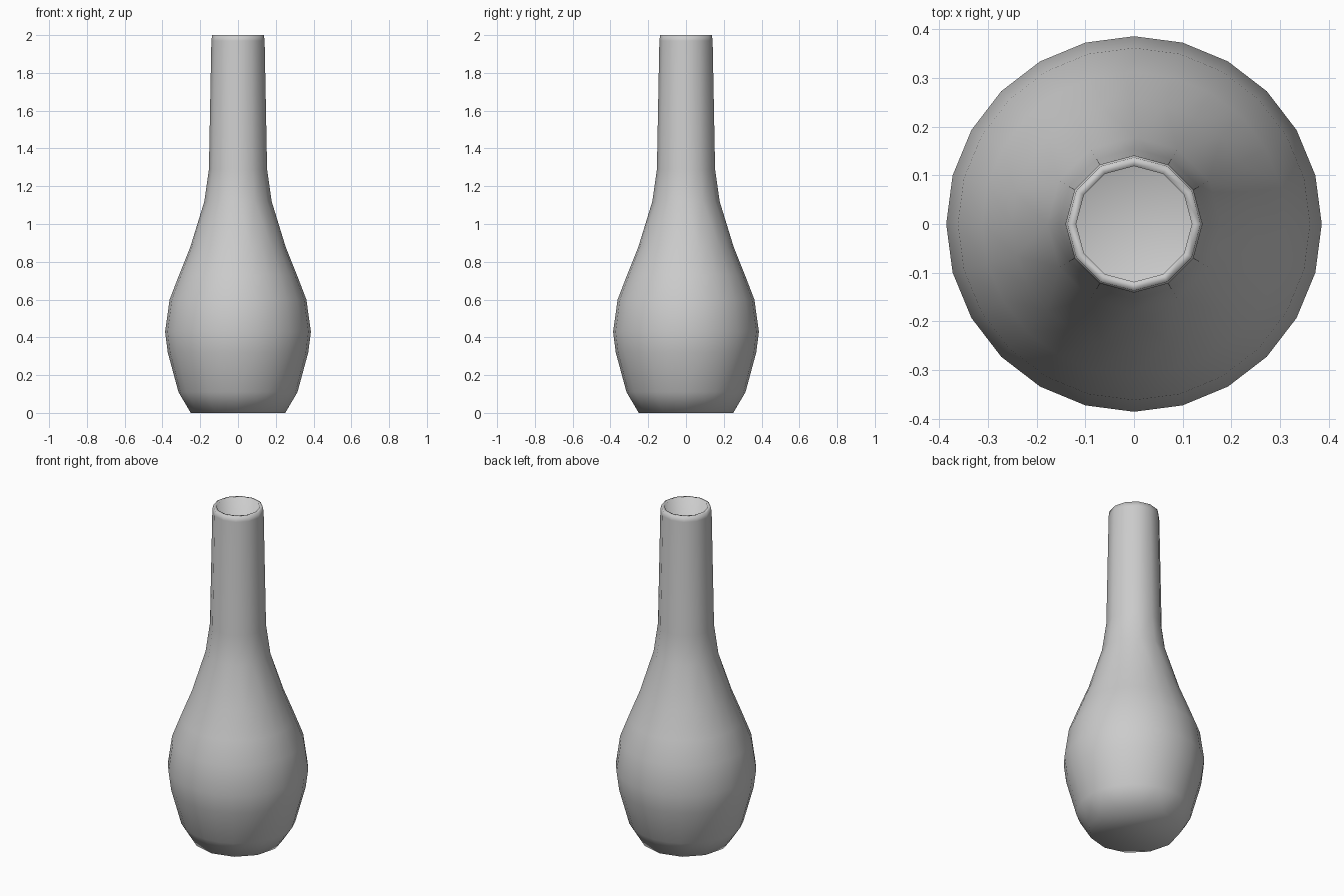
import bpy, bmesh, math

if "Cube" in bpy.data.objects:
    bpy.data.objects.remove(bpy.data.objects["Cube"])

# Profile rings: radius, height, number of sides (denser on the belly)
OUTER = [(0.25, 0.0, 12), (0.315, 0.11, 24), (0.372, 0.32, 24), (0.386, 0.43, 24),
         (0.362, 0.60, 24), (0.312, 0.73, 24), (0.252, 0.88, 24), (0.178, 1.12, 12),
         (0.154, 1.29, 12), (0.141, 1.97, 12), (0.137, 2.0, 12)]
WALL = 0.02
INNER = [(0.119, 2.0, 12)] + [(r - WALL, z, n) for r, z, n in reversed(OUTER[1:-2])] + [(0.235, 0.02, 12)]


def ring(bm, r, z, n):
    return [bm.verts.new((r * math.cos(2 * math.pi * i / n),
                          r * math.sin(2 * math.pi * i / n), z)) for i in range(n)]


def join(bm, a, b):
    """Connect two rings of equal count, or where one has twice the sides."""
    if len(a) == len(b):
        n = len(a)
        for i in range(n):
            j = (i + 1) % n
            bm.faces.new((a[i], a[j], b[j], b[i]))
        return
    few, many = (a, b) if len(a) < len(b) else (b, a)
    n = len(few)
    for i in range(n):
        j = (i + 1) % n
        m0, m1, m2 = many[2 * i], many[2 * i + 1], many[2 * j]
        bm.faces.new((few[i], m1, m0))
        bm.faces.new((few[i], few[j], m1))
        bm.faces.new((few[j], m2, m1))


# Hollow bottle vase: outer wall, lip, inner wall, inside floor and underside
bm = bmesh.new()
rings = [ring(bm, *p) for p in OUTER + INNER]
for a, b in zip(rings, rings[1:]):
    join(bm, a, b)
bm.faces.new(rings[0])
bm.faces.new(rings[-1])
bmesh.ops.recalc_face_normals(bm, faces=bm.faces)
for f in bm.faces:
    f.smooth = True

mesh = bpy.data.meshes.new("vase")
bm.to_mesh(mesh)
bm.free()
vase = bpy.data.objects.new("vase", mesh)
bpy.context.collection.objects.link(vase)
